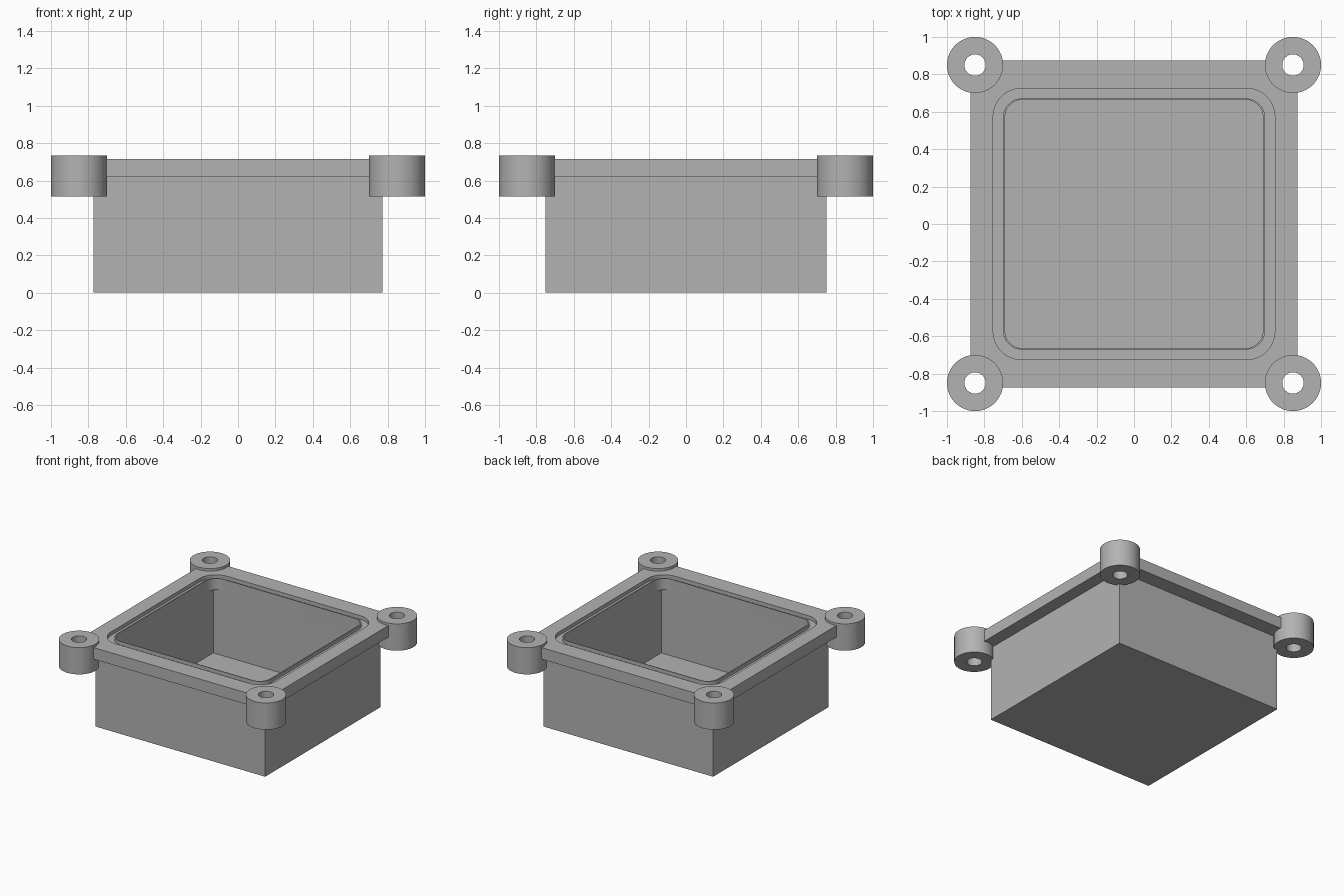
import bpy
import math

cube = bpy.data.objects.get("Cube")
if cube:
    bpy.data.objects.remove(cube, do_unlink=True)

grey = bpy.data.materials.new("plain_grey")
grey.use_nodes = True
colour = (0.45, 0.45, 0.45, 1)
grey.diffuse_color = colour
grey.node_tree.nodes["Principled BSDF"].inputs["Base Color"].default_value = colour

FLANGE_BOTTOM, FLANGE_TOP = 0.62, 0.715


def prism(name, outline, z0, z1):
    """Extrude a closed outline between two heights."""
    n = len(outline)
    verts = [(x, y, z) for z in (z0, z1) for x, y in outline]
    faces = [tuple(reversed(range(n))), tuple(range(n, 2 * n))]
    faces += [(i, (i + 1) % n, n + (i + 1) % n, n + i) for i in range(n)]
    mesh = bpy.data.meshes.new(name)
    mesh.from_pydata(verts, [], faces)
    mesh.materials.append(grey)
    obj = bpy.data.objects.new(name, mesh)
    bpy.context.collection.objects.link(obj)
    return obj


def rectangle(hx, hy):
    return [(-hx, -hy), (hx, -hy), (hx, hy), (-hx, hy)]


def rounded(hx, hy, r, steps=12):
    points = []
    for k, (sx, sy) in enumerate([(1, 1), (-1, 1), (-1, -1), (1, -1)]):
        for i in range(steps + 1):
            a = math.pi / 2 * (k + i / steps)
            points.append((sx * (hx - r) + r * math.cos(a),
                           sy * (hy - r) + r * math.sin(a)))
    return points


def circle(cx, cy, r, steps=64):
    return [(cx + r * math.cos(math.tau * i / steps),
             cy + r * math.sin(math.tau * i / steps)) for i in range(steps)]


def combine(target, tool, operation):
    """Apply a boolean and discard the tool."""
    mod = target.modifiers.new(operation.lower(), 'BOOLEAN')
    mod.operation = operation
    mod.solver = 'EXACT'
    mod.object = tool
    bpy.ops.object.select_all(action='DESELECT')
    bpy.context.view_layer.objects.active = target
    target.select_set(True)
    bpy.ops.object.modifier_apply(modifier=mod.name)
    bpy.data.objects.remove(tool, do_unlink=True)


# Box body with a square-cornered cavity
housing = prism("housing", rectangle(0.772, 0.75), 0, FLANGE_BOTTOM + 0.02)
flange = prism("flange", rectangle(0.875, 0.875), FLANGE_BOTTOM, FLANGE_TOP)
combine(housing, flange, 'UNION')
cavity = prism("cavity", rectangle(0.69, 0.665), 0.086, FLANGE_BOTTOM)
combine(housing, cavity, 'DIFFERENCE')

# Round-cornered opening through the flange
opening = prism("opening", rounded(0.69, 0.665, 0.095), FLANGE_BOTTOM - 0.05, 0.8)
combine(housing, opening, 'DIFFERENCE')

# Seal groove around the opening, leaving a thin lip
groove = prism("groove", rounded(0.753, 0.725, 0.15), FLANGE_TOP - 0.03, 0.8)
lip = prism("lip", rounded(0.70, 0.671, 0.1), 0.6, 0.9)
combine(groove, lip, 'DIFFERENCE')
combine(housing, groove, 'DIFFERENCE')

# Corner screw bosses with through holes
corners = [(sx * 0.85, sy * 0.85) for sx in (-1, 1) for sy in (-1, 1)]
for x, y in corners:
    combine(housing, prism("boss", circle(x, y, 0.15), 0.515, 0.735), 'UNION')
for x, y in corners:
    combine(housing, prism("hole", circle(x, y, 0.057), 0.4, 0.9), 'DIFFERENCE')

bpy.ops.object.shade_smooth_by_angle(angle=math.radians(30))
